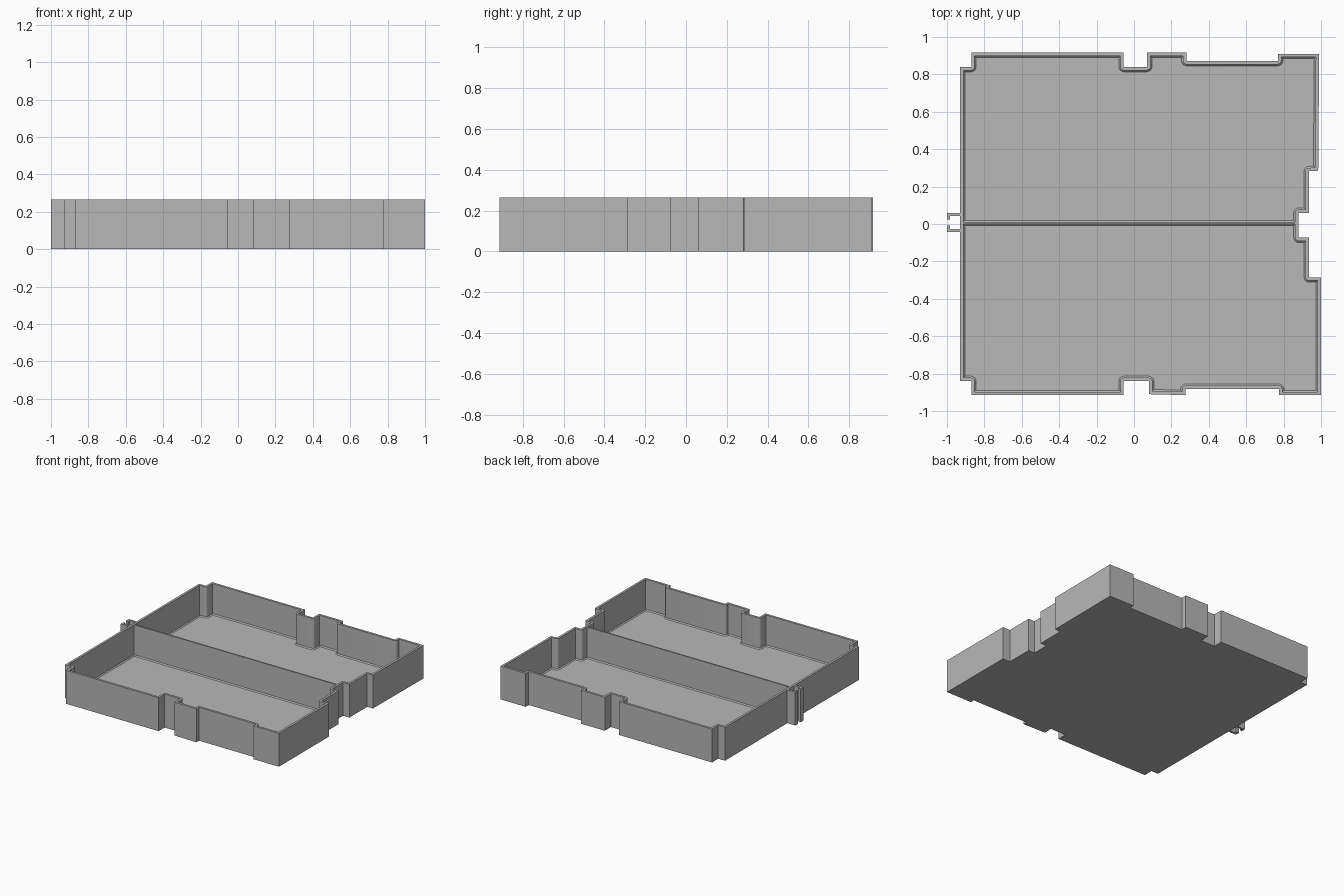
import bpy, bmesh, math
from mathutils import Vector

cube = bpy.data.objects.get("Cube")
if cube:
    bpy.data.objects.remove(cube, do_unlink=True)

HEIGHT = 0.265
FLOOR = 0.02
WALL = 0.018
FILLET = 0.008

grey = bpy.data.materials.new("plain_grey")
grey.use_nodes = True
colour = (0.48, 0.48, 0.48, 1)
grey.diffuse_color = colour
grey.node_tree.nodes["Principled BSDF"].inputs["Base Color"].default_value = colour


def finish(name, bm):
    bmesh.ops.recalc_face_normals(bm, faces=bm.faces)
    mesh = bpy.data.meshes.new(name)
    bm.to_mesh(mesh)
    bm.free()
    mesh.materials.append(grey)
    obj = bpy.data.objects.new(name, mesh)
    bpy.context.collection.objects.link(obj)
    return obj


def prism(name, points, axis, start, length):
    """Extrude a flat profile along an axis; 'x' profiles are (y, z), 'z' are (x, y)."""
    bm = bmesh.new()
    place = (lambda a, b: (start, a, b)) if axis == "x" else (lambda a, b: (a, b, start))
    face = bm.faces.new([bm.verts.new(place(a, b)) for a, b in points])
    moved = bmesh.ops.extrude_face_region(bm, geom=[face])["geom"]
    shift = Vector((length, 0, 0)) if axis == "x" else Vector((0, 0, length))
    bmesh.ops.translate(bm, vec=shift, verts=[v for v in moved if isinstance(v, bmesh.types.BMVert)])
    return finish(name, bm)


def inset_groups(points, distance, steps=4):
    """Offset a loop inwards, rounding the corners that poke into the tray."""
    groups = []
    count = len(points)
    for i, p in enumerate(points):
        before = (p - points[i - 1]).normalized()
        after = (points[(i + 1) % count] - p).normalized()
        n1 = Vector((-before.y, before.x))
        n2 = Vector((-after.y, after.x))
        if before.x * after.y - before.y * after.x < 0:
            arc = [n1.lerp(n2, k / steps).normalized() for k in range(steps + 1)]
            groups.append([p + n * distance for n in arc])
        else:
            groups.append([p + (n1 + n2) * distance / (1 + n1.dot(n2))])
    return groups


# Notched outline of the tray, counter-clockwise
outline = [Vector(p) for p in (
    (-.93, -.84), (-.87, -.84), (-.87, -.915), (-.055, -.915), (-.055, -.84),
    (.08, -.84), (.08, -.91), (.275, -.915), (.275, -.882), (.775, -.882),
    (.775, -.915), (1, -.915), (1, -.285), (.935, -.285), (.935, -.073),
    (.88, -.073), (.88, .06), (.935, .06), (.935, .282), (.985, .285),
    (.99, .91), (.77, .91), (.77, .872), (.28, .872), (.28, .917),
    (.07, .917), (.07, .84), (-.055, .84), (-.055, .917), (-.87, .917),
    (-.87, .84), (-.93, .84))]

# Tray shell: outer walls, rim, inner walls, filleted floor edge and floor
bm = bmesh.new()
count = len(outline)
base = [bm.verts.new((p.x, p.y, 0)) for p in outline]
top = [bm.verts.new((p.x, p.y, HEIGHT)) for p in outline]


def ring(distance, z):
    return [[bm.verts.new((p.x, p.y, z)) for p in g] for g in inset_groups(outline, distance)]


rim = ring(WALL, HEIGHT)
foot = ring(WALL, FLOOR + FILLET)
floor = ring(WALL + FILLET, FLOOR)
bm.faces.new(base[::-1])
bm.faces.new(sum(floor, []))
for i in range(count):
    j = (i + 1) % count
    bm.faces.new((base[i], base[j], top[j], top[i]))
    bm.faces.new((top[i], top[j], rim[j][0], rim[i][-1]))
    if len(rim[i]) > 1:
        bm.faces.new([top[i]] + rim[i][::-1])
for upper, lower in ((rim, foot), (foot, floor)):
    a, b = sum(upper, []), sum(lower, [])
    for k in range(len(a)):
        n = (k + 1) % len(a)
        bm.faces.new((a[k], a[n], b[n], b[k]))
tray = finish("tray_shell", bm)
tray.select_set(True)
bpy.context.view_layer.objects.active = tray
bpy.ops.object.shade_smooth_by_angle(angle=math.radians(30))

# Central divider with a flared foot
half = 0.006
side = [(half + FILLET, FLOOR), (half, FLOOR + FILLET), (half, HEIGHT)]
profile = side + [(-y, z) for y, z in reversed(side)]
prism("divider", [(y + 0.006, z) for y, z in profile], "x", -0.92, 1.79)

# Pair of hooked connector arms on the side wall
for name, sign in (("back_hook", 1), ("front_hook", -1)):
    arm = [(-.92, .051), (-1, .051), (-1, .017), (-.983, .017), (-.983, .034), (-.92, .034)]
    prism(name, [(x, sign * y + 0.008) for x, y in arm], "z", 0, HEIGHT)
